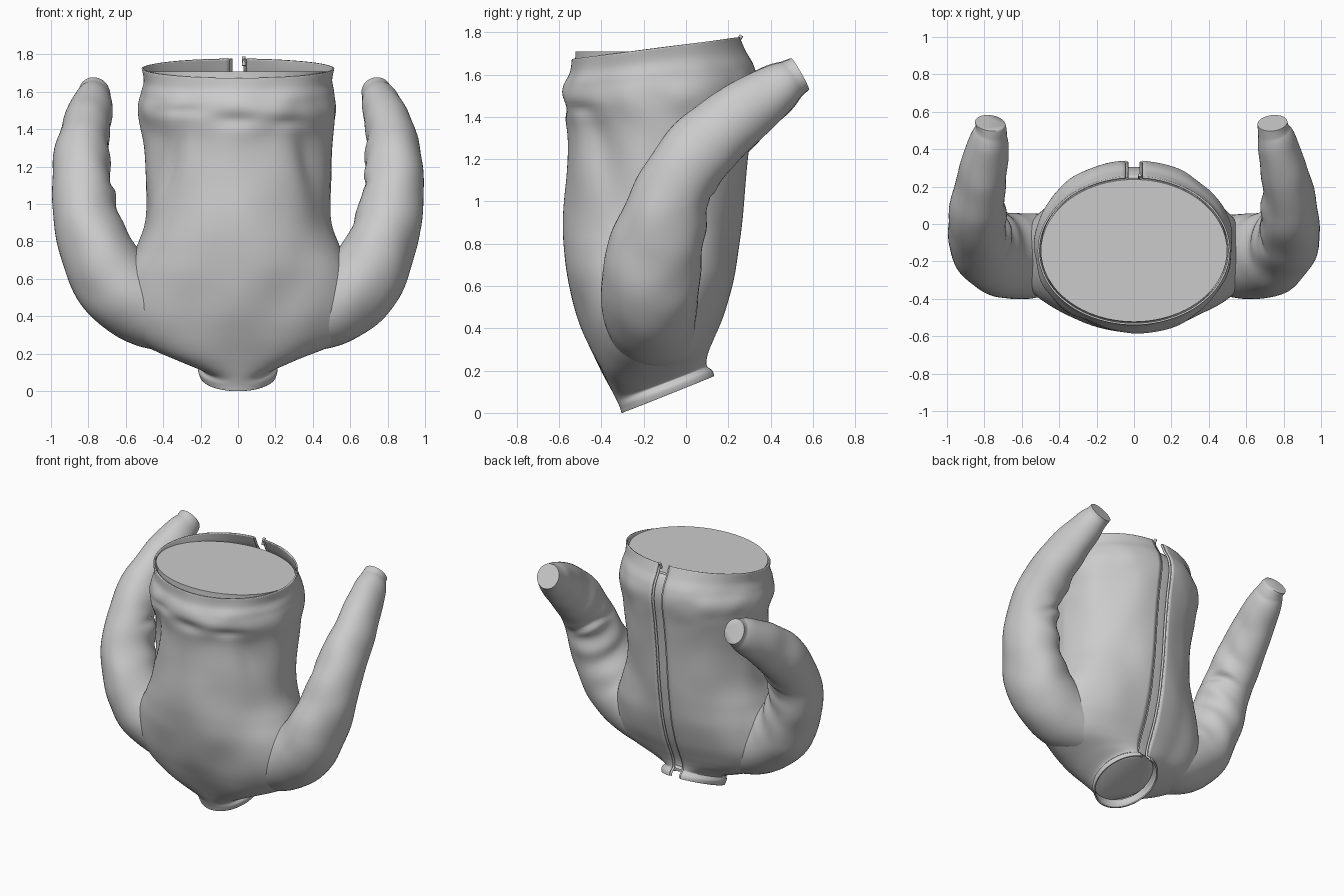
import bpy, bmesh, math
from mathutils import Vector, noise

if "Cube" in bpy.data.objects:
    bpy.data.objects.remove(bpy.data.objects["Cube"])


def spline(rows, t):
    """Catmull-Rom through tuples, t in 0..1."""
    n = len(rows) - 1
    i = min(int(t * n), n - 1)
    u = t * n - i
    p = [rows[min(max(i + k, 0), n)] for k in (-1, 0, 1, 2)]
    return [0.5 * (2 * b + (c - a) * u + (2 * a - 5 * b + 4 * c - d) * u * u
                   + (3 * b - a - 3 * c + d) * u ** 3) for a, b, c, d in zip(*p)]


def loft(name, rings, closed=True, caps=(False, False), thick=0):
    bm = bmesh.new()
    vs = [[bm.verts.new(p) for p in r] for r in rings]
    n = len(vs[0])
    for a, b in zip(vs, vs[1:]):
        for i in range(n if closed else n - 1):
            j = (i + 1) % n
            bm.faces.new((a[i], a[j], b[j], b[i]))
    if caps[0]:
        bm.faces.new(vs[0][::-1])
    if caps[1]:
        bm.faces.new(vs[-1])
    bmesh.ops.recalc_face_normals(bm, faces=bm.faces)
    me = bpy.data.meshes.new(name)
    bm.to_mesh(me)
    bm.free()
    ob = bpy.data.objects.new(name, me)
    bpy.context.collection.objects.link(ob)
    if thick:
        m = ob.modifiers.new("cloth", 'SOLIDIFY')
        m.thickness = thick
        m.offset = 0
    bpy.ops.object.select_all(action='DESELECT')
    ob.select_set(True)
    bpy.context.view_layer.objects.active = ob
    bpy.ops.object.shade_smooth_by_angle(angle=math.radians(60))
    return ob


def gauss(d, w):
    return math.exp(-(d / w) ** 2)


# Body sections from collar up to hem: height, half width, front y, back y, tilt
BODY = [(.088, .200, -.300, .135, .40), (.115, .208, -.31, .125, .39),
        (.145, .20, -.33, .10, .36), (.19, .33, -.365, .095, .28),
        (.25, .50, -.405, .105, .18), (.33, .60, -.45, .13, .09),
        (.45, .645, -.50, .175, .04), (.62, .61, -.55, .22, 0),
        (.77, .54, -.57, .245, 0), (.92, .49, -.575, .265, 0),
        (1.15, .492, -.565, .285, .02), (1.35, .503, -.555, .31, .05),
        (1.5, .53, -.58, .335, .08), (1.59, .515, -.575, .32, .10),
        (1.66, .50, -.545, .28, .12), (1.725, .51, -.535, .25, .13)]
GAP = .045


def body_point(t, f, gap=GAP, shrink=0.0):
    z, w, y0, y1, k = spline(BODY, t)
    g = math.asin(gap / w)
    a = g + f * (2 * math.pi - 2 * g)
    w, yc, d = w - shrink, (y0 + y1) / 2, (y1 - y0) / 2 - shrink
    x, y = w * math.sin(a), d * math.cos(a)
    return Vector((x, yc + y, z + k * y)), Vector((math.sin(a), math.cos(a), 0))


# Creases on the front: x, z, lean, width, height, depth
DENTS = [(0, 1.45, 0, .15, .04, .02), (-.36, 1.24, .3, .05, .2, .035),
         (.38, 1.25, -.2, .07, .2, .035), (-.3, 1.5, 0, .12, .03, .012),
         (.28, 1.44, 0, .1, .03, .015)]


def wrinkled(t, f):
    p, n = body_point(t, f)
    fade = min(1, (1 - t) * 8) * min(1, t * 5) * min(1, f * 15, (1 - f) * 15)
    d = .016 * noise.noise(Vector((p.x * 4, p.y * 4, p.z * 3)))
    d += .014 * gauss(p.z - 1.5, .14) * noise.noise(Vector((p.x * 6, p.y * 6, p.z * 7)))
    if n.y < 0:
        for x, z, lean, w, h, depth in DENTS:
            d -= depth * gauss(p.x - x - lean * (p.z - z), w) * gauss(p.z - z, h)
    return p + n * d * fade


NT, NF = 96, 128
loft("jacket_body", [[wrinkled(i / NT, j / NF) for j in range(NF + 1)]
                     for i in range(NT + 1)], closed=False, thick=.01)

# Inner filling with a flat top, seen through the hem, collar and opening
inner = []
for i in range(49):
    t = .13 + .87 * i / 48
    ring = [body_point(t, j / 64, gap=0, shrink=.03 if 1 < i < 46 else .012)[0]
            for j in range(64)]
    for p in ring:
        p.z = 1.71 if i == 48 else min(p.z, 1.70)
    inner.append(ring)
loft("inner_lining", inner, caps=(True, True))
bpy.ops.object.shade_smooth()


def tube(name, pts, r):
    cu = bpy.data.curves.new(name, 'CURVE')
    cu.dimensions = '3D'
    cu.bevel_depth = r
    cu.bevel_resolution = 1
    cu.use_fill_caps = True
    s = cu.splines.new('POLY')
    s.points.add(len(pts) - 1)
    for q, p in zip(s.points, pts):
        q.co = (*p, 1)
    bpy.context.collection.objects.link(bpy.data.objects.new(name, cu))


# Zip edges along the open back, and the pull tab
for side, f, s in (("right", 0, 1), ("left", 1, -1)):
    tube("zip_edge_" + side, [body_point(i / 60, f)[0] + Vector((-s * .008, -.006, 0))
                              for i in range(61)], .008)
tube("zip_pull", [(.03, .245, 1.74), (.032, .25, 1.765), (.03, .262, 1.785)], .01)

# Sleeve path from shoulder to cuff: x, y, z, in-plane radius, depth radius
SLEEVE = [(.24, -.15, .33, .13, .19), (.46, -.165, .43, .205, .215),
          (.655, -.17, .575, .215, .232), (.78, -.135, .81, .185, .218),
          (.827, -.06, 1.05, .168, .178), (.833, .08, 1.255, .147, .172),
          (.805, .26, 1.41, .13, .15), (.765, .43, 1.535, .108, .118),
          (.745, .50, 1.58, .085, .093), (.74, .54, 1.603, .08, .086)]


def sleeve_rings(s):
    rings, n = [], 110
    for i in range(n + 1):
        t = i / n
        x, y, z, ra, rb = spline(SLEEVE, t)
        a = Vector(spline(SLEEVE, max(0, t - .01))[:3])
        b = Vector(spline(SLEEVE, min(1, t + .01))[:3])
        tan = (b - a).normalized()
        u = tan.cross(Vector((0, .85, -.5 * min(1, t * 4)))).normalized()
        v = u.cross(tan).normalized()
        ring = []
        for j in range(48):
            q = 2 * math.pi * j / 48
            out = u * math.cos(q) * ra + v * math.sin(q) * rb
            p = Vector((x, y, z)) + out
            nd = out.normalized()
            # folds bunch up on the inner side of the bend
            inside = max(0, nd.dot(Vector((-.6, .65, .3)))) ** 1.5
            fade = min(1, (1 - t) * 9, t * 4)
            d = .012 * noise.noise(Vector((p.x * 5 + 7 * s, p.y * 5, p.z * 5)))
            d += inside * .014 * math.sin(t * 65 + 2.5 * math.sin(q + s)) * gauss(t - .5, .22)
            d -= inside * .035 * gauss(t - .47 - .02 * math.sin(2 * q), .014)
            p += nd * d * fade
            p.x += .03 * max(0, t - .6) / .4 * (s < 0)
            ring.append(Vector((s * p.x, p.y, p.z)))
        rings.append(ring)
    return rings


for side, s in (("right", 1), ("left", -1)):
    loft("sleeve_" + side, sleeve_rings(s), caps=(True, True))
    bpy.ops.object.shade_smooth()
